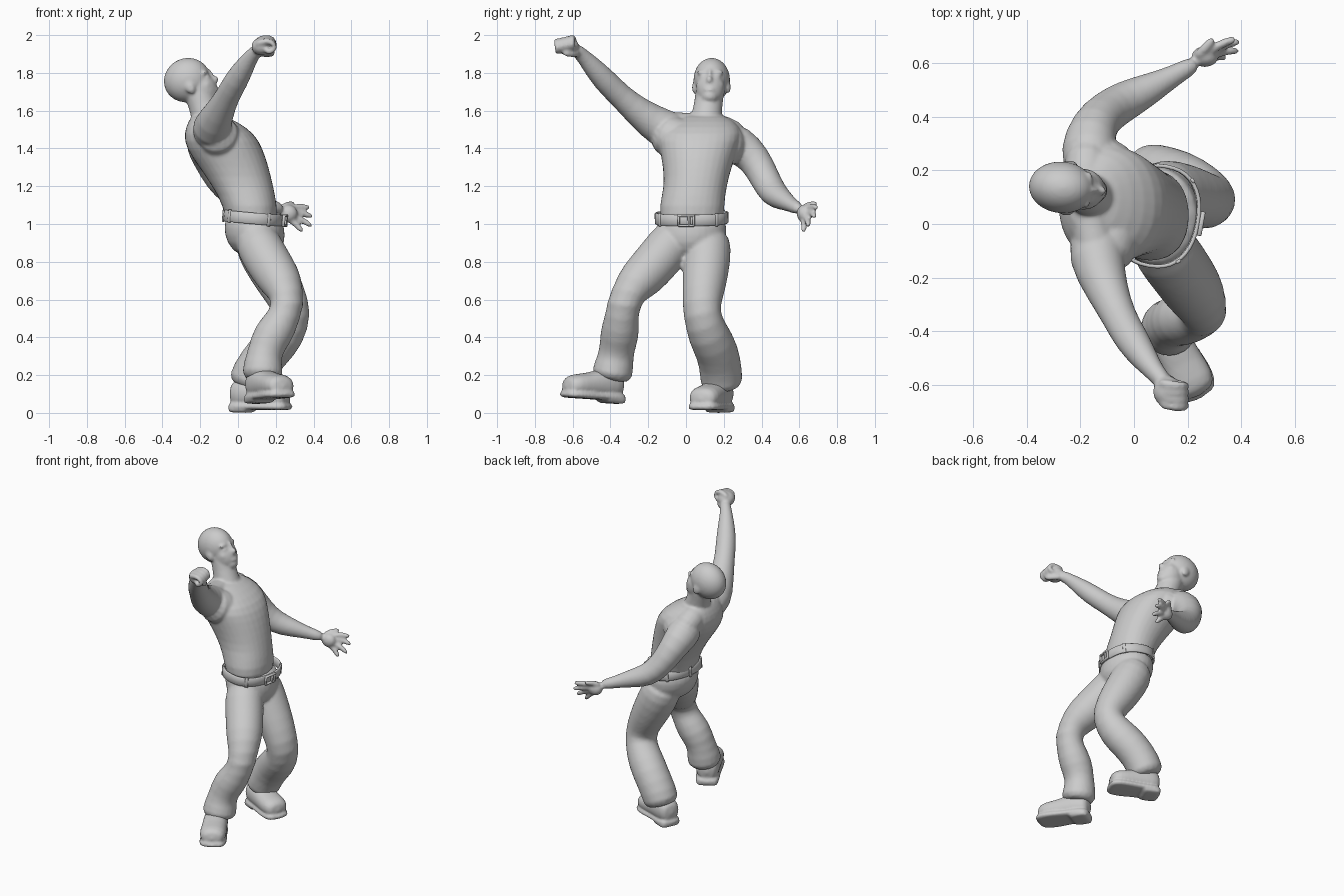
import bpy, bmesh, math
from mathutils import Vector, Matrix

cube = bpy.data.objects.get("Cube")
if cube:
    bpy.data.objects.remove(cube, do_unlink=True)

grey = bpy.data.materials.new("plain grey")
grey.use_nodes = True
GREY = (0.6, 0.6, 0.6, 1)
grey.diffuse_color = GREY
grey.node_tree.nodes["Principled BSDF"].inputs["Base Color"].default_value = GREY


def loft(bm, stations, side=(1, 0, 0), axis=None, power=2, seg=16, caps=True):
    """Tube through stations (point, half width, half depth); axis fixes the ring plane."""
    pts = [Vector(s[0]) for s in stations]
    rings = []
    for i, (p, a, b) in enumerate(stations):
        t = Vector(axis) if axis else pts[min(i + 1, len(pts) - 1)] - pts[max(i - 1, 0)]
        t.normalize()
        u = Vector(side)
        u = (u - t * u.dot(t)).normalized()
        v = t.cross(u)
        ring = []
        for k in range(seg):
            ang = math.tau * k / seg
            c, s = math.cos(ang), math.sin(ang)
            c = math.copysign(abs(c) ** (2 / power), c)
            s = math.copysign(abs(s) ** (2 / power), s)
            ring.append(bm.verts.new(pts[i] + u * a * c + v * b * s))
        rings.append(ring)
    for r, q in zip(rings, rings[1:]):
        for k in range(seg):
            bm.faces.new((r[k], r[(k + 1) % seg], q[(k + 1) % seg], q[k]))
    if caps:
        bm.faces.new(rings[0][::-1])
        bm.faces.new(rings[-1])


def tube(bm, pts, radii):
    loft(bm, [(p, r, r) for p, r in zip(pts, radii)], side=(0.3, 0.5, 0.8))


def ball(bm, loc, size, frame=Matrix()):
    m = frame @ Matrix.Translation(loc) @ Matrix.Diagonal((*size, 1))
    bmesh.ops.create_uvsphere(bm, u_segments=20, v_segments=12, radius=1, matrix=m)


def finish(name, bm, voxel=0, smooth=4, subdiv=1):
    bmesh.ops.recalc_face_normals(bm, faces=bm.faces)
    me = bpy.data.meshes.new(name)
    bm.to_mesh(me)
    bm.free()
    me.materials.append(grey)
    ob = bpy.data.objects.new(name, me)
    bpy.context.collection.objects.link(ob)
    for p in me.polygons:
        p.use_smooth = True
    if voxel:
        sub = ob.modifiers.new("round", 'SUBSURF')
        sub.levels = sub.render_levels = subdiv
        rm = ob.modifiers.new("merge", 'REMESH')
        rm.mode, rm.voxel_size, rm.use_smooth_shade = 'VOXEL', voxel, True
        sm = ob.modifiers.new("soften", 'SMOOTH')
        sm.factor, sm.iterations = 0.5, smooth
    return ob


# Torso with trapezius, shoulder fills and neck
bm = bmesh.new()
loft(bm, [((.075, .03, .98), .14, .175), ((.065, .03, 1.1), .145, .175),
          ((.025, .05, 1.2), .165, .168), ((-.02, .06, 1.3), .187, .185),
          ((-.073, .068, 1.4), .208, .212), ((-.1, .075, 1.48), .192, .235),
          ((-.135, .09, 1.545), .13, .175), ((-.17, .1, 1.585), .07, .08)], axis=(0, 0, 1), power=2.2)
tube(bm, [(-.16, .1, 1.52), (-.16, -.02, 1.51), (-.13, -.14, 1.53)], [.08, .075, .08])
tube(bm, [(-.17, .1, 1.52), (-.18, .2, 1.49), (-.17, .3, 1.44)], [.085, .085, .085])
tube(bm, [(-.08, .02, 1.43), (-.1, -.07, 1.45), (-.12, -.16, 1.51)], [.12, .12, .1])
tube(bm, [(-.08, .12, 1.43), (-.11, .21, 1.42), (-.14, .3, 1.4)], [.12, .12, .1])
tube(bm, [(-.14, .1, 1.5), (-.17, .11, 1.58), (-.205, .125, 1.68), (-.22, .13, 1.75)],
     [.1, .078, .076, .08])

# Raised arm with deltoid, biceps and forearm swell
tube(bm, [(-.13, -.03, 1.47), (-.145, -.13, 1.505), (-.1, -.25, 1.59), (-.055, -.35, 1.68),
          (-.01, -.43, 1.76), (.045, -.51, 1.85), (.08, -.555, 1.9), (.12, -.6, 1.935)],
     [.11, .108, .08, .064, .067, .05, .036, .036])

# Lowered arm
tube(bm, [(-.15, .19, 1.44), (-.175, .285, 1.42), (-.15, .37, 1.34), (-.1, .42, 1.235),
          (-.03, .463, 1.16), (.07, .51, 1.13), (.16, .56, 1.1), (.24, .605, 1.075)],
     [.11, .108, .088, .08, .077, .058, .037, .034])

# Clenched hand: palm, curled fingers and thumb
ball(bm, (.125, -.625, 1.94), (.055, .06, .048))
for i in range(4):
    k = Vector((.14, -.682 + i * .026, 1.953 + i * .006))
    tube(bm, [k + Vector(d) for d in ((-.05, .015, -.005), (.0, 0, .018), (.045, 0, .012),
                                      (.06, .0, -.025), (.03, .005, -.045), (0, .01, -.03))],
         [.018] * 6)
tube(bm, [(.1, -.575, 1.915), (.14, -.58, 1.9), (.175, -.62, 1.9), (.19, -.65, 1.905)],
     [.022, .02, .017, .014])

# Open hand: palm, spread fingers and thumb
ball(bm, (.265, .625, 1.055), (.052, .04, .047))
for base, tip in (((.29, .65, 1.085), (.385, .692, 1.085)), ((.3, .65, 1.06), (.4, .682, 1.035)),
                  ((.3, .635, 1.035), (.395, .645, .985)), ((.28, .62, 1.02), (.345, .62, .955))):
    b, t = Vector(base), Vector(tip)
    tube(bm, [b - (t - b) * .3, b, b.lerp(t, .5) + Vector((0, .008, .008)), t],
         [.018, .018, .017, .014])
tube(bm, [(.23, .62, 1.08), (.26, .65, 1.105), (.3, .7, 1.11)], [.02, .018, .014])

# Head, tilted back: skull, face, chin, nose, bridge and lips
head = (Matrix.Translation((-.252, .135, 1.748)) @ Matrix.Rotation(math.radians(-5), 4, 'Z')
        @ Matrix.Rotation(math.radians(-25), 4, 'Y'))
for loc, size in (((-.01, 0, .02), (.128, .099, .117)), ((.04, 0, -.05), (.085, .079, .105)),
                  ((.072, 0, -.115), (.042, .045, .036)), ((.118, 0, -.04), (.028, .018, .022)),
                  ((.112, 0, -.01), (.018, .011, .04)), ((.109, 0, -.092), (.014, .03, .014))):
    ball(bm, loc, size, head)
for s in (-1, 1):
    ball(bm, (.092, s * .035, .015), (.02, .036, .014), head)
    ball(bm, (.095, s * .035, -.012), (.016, .02, .012), head)
    ball(bm, (.06, s * .045, -.05), (.042, .03, .036), head)
    ball(bm, (-.005, s * .09, -.025), (.026, .013, .035), head)
finish("bare_upper_body", bm, .0085, 5)

# Trousers: pelvis and two flared legs bent at the knee
bm = bmesh.new()
loft(bm, [((.08, .03, 1.05), .15, .185), ((.085, .03, .98), .165, .19),
          ((.095, .025, .9), .16, .19), ((.105, .02, .82), .1, .12)], axis=(0, 0, 1))
tube(bm, [(.085, .11, .96), (.11, .115, .88), (.18, .105, .75), (.25, .09, .63), (.297, .08, .52),
          (.255, .115, .42), (.155, .17, .32), (.075, .187, .21), (.045, .19, .12)],
     [.11, .132, .125, .112, .106, .115, .116, .115, .12])
tube(bm, [(.085, -.04, .96), (.11, -.09, .88), (.185, -.19, .76), (.243, -.28, .67), (.273, -.335, .575),
          (.215, -.345, .46), (.15, -.36, .36), (.13, -.38, .26), (.13, -.4, .16)],
     [.11, .127, .122, .114, .11, .107, .102, .108, .12])
finish("trousers", bm, .011, 4)

# Belt: open band made thick, with loops and buckle
turn = Matrix.Translation((.086, .03, 1.032)) @ Matrix.Rotation(math.radians(-10), 4, 'Z') \
    @ Matrix.Rotation(math.radians(5), 4, 'Y')
bm = bmesh.new()
loft(bm, [((0, 0, z), .16, .195) for z in (-.03, .03)], axis=(0, 0, 1), power=2.3, seg=40, caps=False)
belt = finish("belt", bm)
belt.matrix_world = turn
belt.modifiers.new("thickness", 'SOLIDIFY').thickness = .014
belt.modifiers.new("edge", 'BEVEL').width = .004


def block(bm, loc, size, frame):
    bmesh.ops.create_cube(bm, size=1, matrix=frame @ Matrix.Translation(loc) @ Matrix.Diagonal((*size, 1)))


bm = bmesh.new()
for z in (-.026, .026):
    block(bm, (.166, 0, z), (.016, .09, .012), turn)
for y in (-.04, .015, .04):
    block(bm, (.166, y, 0), (.016, .012, .06), turn)
for deg in (50, -50, 130, -130, 180):
    a = math.radians(deg)
    spot = Matrix.Translation((.165 * math.cos(a), .2 * math.sin(a), 0)) @ Matrix.Rotation(a, 4, 'Z')
    block(bm, (0, 0, 0), (.012, .02, .07), turn @ spot)
hardware = finish("buckle_and_belt_loops", bm)
hardware.modifiers.new("edge", 'BEVEL').width = .003


# Shoes: rounded upper, flat sole and heel block
def shoe(name, heel, toe):
    bm = bmesh.new()
    h, t = Vector(heel), Vector(toe)
    run = t - h
    side = run.cross(Vector((0, 0, 1))).normalized()

    def along(f, z):
        return h + run * f + Vector((0, 0, z))
    upper = ((-.04, .085, .055, .06), (.12, .09, .078, .08), (.35, .09, .08, .08),
             (.6, .075, .083, .064), (.82, .072, .088, .06), (.99, .06, .064, .048))
    loft(bm, [(along(f, z), w, d) for f, z, w, d in upper], side, run, 2.3)
    sole = ((-.06, .058), (.1, .08), (.35, .076), (.6, .086), (.84, .091), (1.03, .066))
    loft(bm, [(along(f, .02), w, .018) for f, w in sole], side, run, 4)
    loft(bm, [(along(f, .008), .072, .022) for f in (-.05, .1, .25, .34)], side, run, 4)
    finish(name, bm, .009, 3)


shoe("planted_shoe", (-.025, .2, .015), (.27, .072, .012))
shoe("lifted_shoe", (.085, -.35, .06), (.248, -.645, .08))
